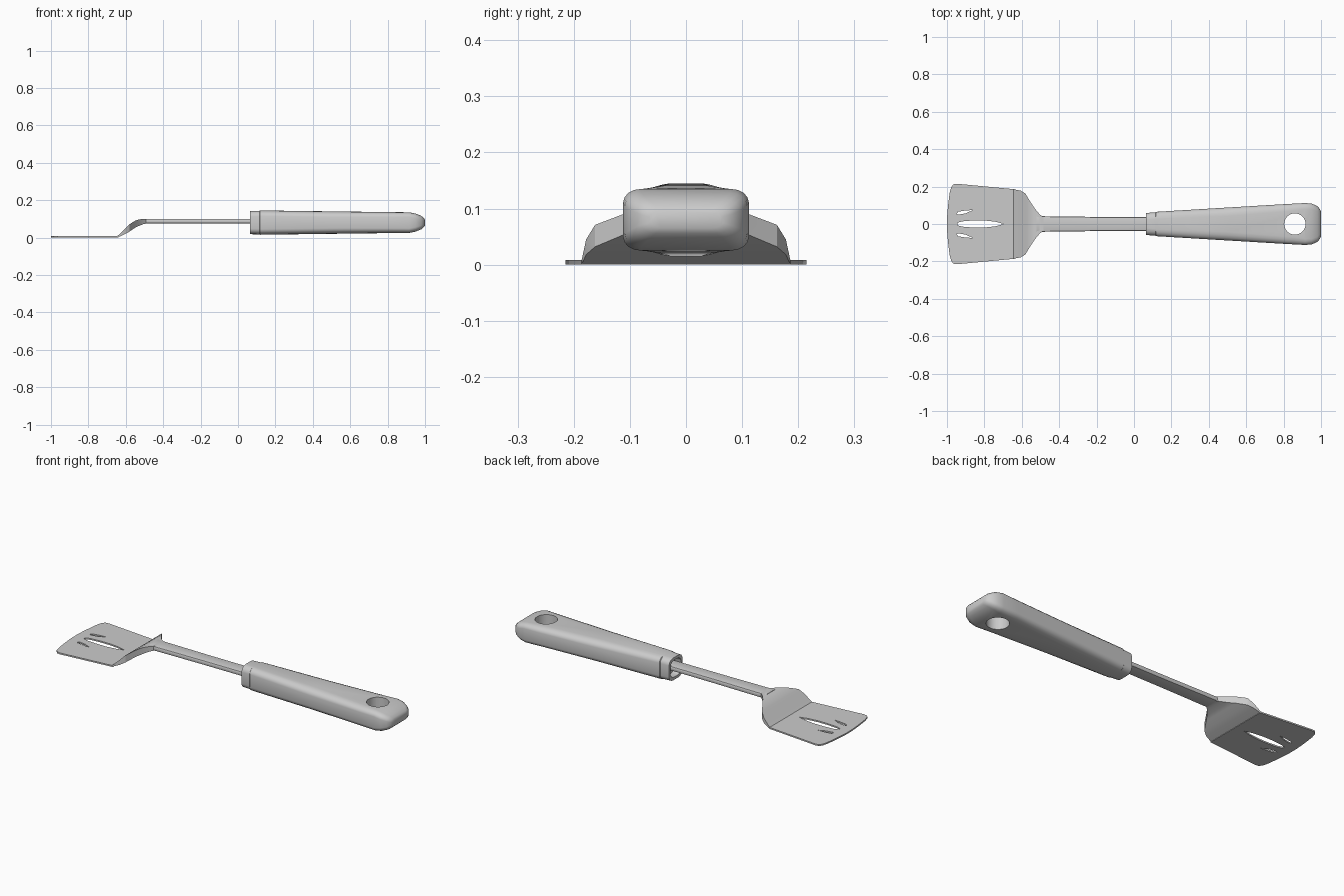
import bpy, bmesh, math

if "Cube" in bpy.data.objects:
    bpy.data.objects.remove(bpy.data.objects["Cube"])

def finish(name, bm, angle=35):
    bmesh.ops.recalc_face_normals(bm, faces=bm.faces)
    me = bpy.data.meshes.new(name)
    bm.to_mesh(me)
    bm.free()
    ob = bpy.data.objects.new(name, me)
    bpy.context.collection.objects.link(ob)
    smooth(ob, angle)
    return ob

def smooth(ob, angle=35):
    bpy.ops.object.select_all(action='DESELECT')
    ob.select_set(True)
    bpy.context.view_layer.objects.active = ob
    bpy.ops.object.shade_smooth_by_angle(angle=math.radians(angle))

def loft(name, rings, angle=35):
    """Skin closed rings of equal point count and cap both ends."""
    bm = bmesh.new()
    vs = [[bm.verts.new(p) for p in r] for r in rings]
    n = len(vs[0])
    for a, b in zip(vs, vs[1:]):
        for i in range(n):
            j = (i + 1) % n
            bm.faces.new((a[i], a[j], b[j], b[i]))
    bm.faces.new(vs[0])
    bm.faces.new(vs[-1])
    return finish(name, bm, angle)

def plate(name, pts, z0, z1):
    return loft(name, [[(x, y, z) for x, y in pts] for z in (z0, z1)])

def section(x, hy, hz, ry, rz, zc=0.08, seg=4):
    """Rounded rectangle in the YZ plane."""
    ring = []
    for q, (sy, sz) in enumerate(((1, 1), (-1, 1), (-1, -1), (1, -1))):
        for k in range(seg + 1):
            a = math.pi / 2 * (q + k / seg)
            ring.append((x, sy * (hy - ry) + ry * math.cos(a),
                         zc + sz * (hz - rz) + rz * math.sin(a)))
    return ring

def cut(ob, cutters):
    for c in cutters:
        c.hide_render = True
        m = ob.modifiers.new("cut", 'BOOLEAN')
        m.operation, m.solver, m.object = 'DIFFERENCE', 'EXACT', c
        bpy.ops.object.select_all(action='DESELECT')
        ob.select_set(True)
        bpy.context.view_layer.objects.active = ob
        bpy.ops.object.modifier_apply(modifier=m.name)
        bpy.data.objects.remove(c)
    smooth(ob)

# Flat blade with bowed front edge
half = [(-0.64, 0.186), (-0.945, 0.215), (-0.965, 0.212), (-0.977, 0.198),
        (-0.986, 0.165), (-0.995, 0.09), (-1.0, 0.03)]
blade = plate("blade", half + [(x, -y) for x, y in reversed(half)], 0, 0.008)

# Slots: long lens in the middle, a slanted one either side
lens = [(-0.695, 0.0), (-0.74, 0.012), (-0.80, 0.019), (-0.86, 0.019),
        (-0.92, 0.014), (-0.945, 0.006)]
slots = [plate("slot_middle", lens + [(x, -y) for x, y in reversed(lens[1:])], -0.05, 0.05)]
side = [(-0.86, 0.075), (-0.90, 0.072), (-0.94, 0.066), (-0.948, 0.055),
        (-0.94, 0.05), (-0.90, 0.057)]
for s in (1, -1):
    slots.append(plate("slot_side", [(x, s * y) for x, y in side], -0.05, 0.05))
cut(blade, slots)

# Sloping neck that rises and narrows into the shaft
neck = [(-0.645, 0.186, 0.0, 0.008), (-0.605, 0.178, 0.018, 0.045),
        (-0.58, 0.162, 0.032, 0.071), (-0.55, 0.112, 0.053, 0.09),
        (-0.53, 0.082, 0.062, 0.097), (-0.505, 0.052, 0.072, 0.1),
        (-0.485, 0.036, 0.076, 0.1)]
loft("neck", [[(x, -y, b), (x, y, b), (x, y, t), (x, -y, t)] for x, y, b, t in neck], 25)

# Shaft
loft("shaft", [section(x, w, 0.0125, 0.008, 0.006, 0.0875, 2)
               for x, w in ((-0.52, 0.042), (-0.2, 0.038), (0.13, 0.037))])

# Handle: recessed socket, collar, tapering grip, rounded end
rings = [section(*s) for s in (
    (0.10, 0.044, 0.045, 0.03, 0.03),
    (0.063, 0.046, 0.047, 0.03, 0.03),
    (0.063, 0.059, 0.062, 0.036, 0.03),
    (0.115, 0.062, 0.063, 0.036, 0.03),
    (0.118, 0.065, 0.065, 0.037, 0.03),
    (0.50, 0.088, 0.060, 0.046, 0.03),
    (0.82, 0.107, 0.056, 0.04, 0.026),
    (0.915, 0.112, 0.055, 0.032, 0.024),
    (0.95, 0.109, 0.048, 0.03, 0.024),
    (0.98, 0.096, 0.036, 0.028, 0.02),
    (0.994, 0.08, 0.024, 0.026, 0.015),
    (1.0, 0.065, 0.015, 0.02, 0.01))]
handle = loft("handle", rings)

# Hanging hole
hole = [(0.86 + 0.057 * math.cos(math.tau * i / 32), 0.057 * math.sin(math.tau * i / 32))
        for i in range(32)]
cut(handle, [plate("hanging_hole", hole, -0.1, 0.3)])
